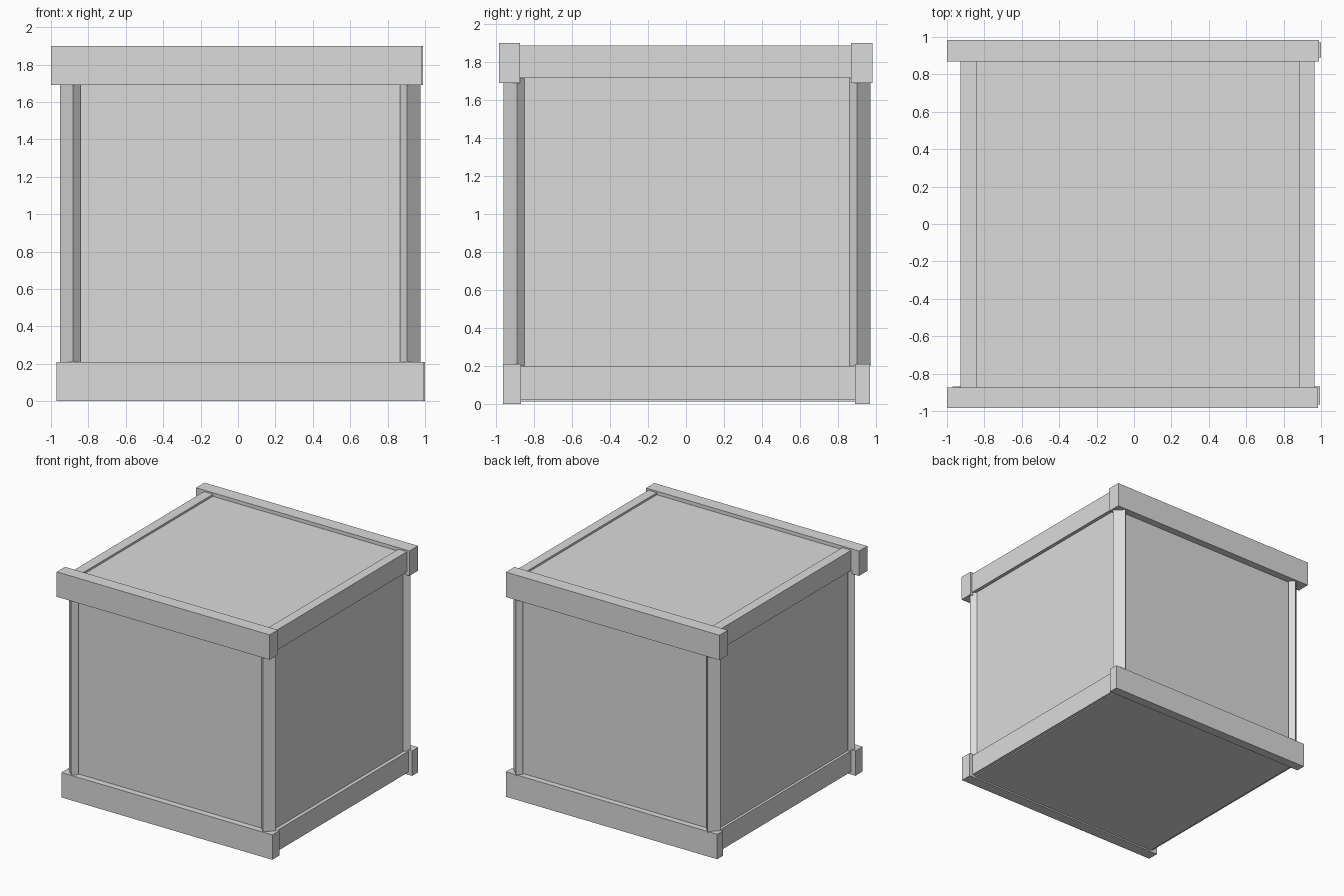
import bpy
from math import radians
from mathutils import Matrix

cube = bpy.data.objects.get("Cube")
if cube:
    bpy.data.objects.remove(cube, do_unlink=True)

grey = bpy.data.materials.new("light_grey")
grey.use_nodes = True
colour = (0.71, 0.71, 0.71, 1)
grey.diffuse_color = colour
grey.node_tree.nodes["Principled BSDF"].inputs["Base Color"].default_value = colour


def box(name, x, y, z, turn=0):
    """Flat-shaded box from its (low, high) ranges, turned about its own upright axis."""
    bpy.ops.mesh.primitive_cube_add(size=1)
    ob = bpy.context.object
    ob.name = name
    size = [b - a for a, b in (x, y, z)]
    ob.data.transform(Matrix.Diagonal((*size, 1)))
    ob.location = [(a + b) / 2 for a, b in (x, y, z)]
    ob.rotation_euler.z = radians(turn)
    ob.data.materials.append(grey)
    return ob


# Inner panels of the crate
box("crate_body", (-0.905, 0.935), (-0.912, 0.92), (0.012, 1.87))

# Long beams on the front and back
box("front_top_beam", (-1, 0.985), (-0.985, -0.875), (1.69, 1.9))
box("back_top_beam", (-1, 0.99), (0.87, 0.983), (1.69, 1.9))
box("front_bottom_beam", (-0.97, 0.995), (-0.965, -0.87), (0, 0.21))
box("back_bottom_beam", (-0.97, 1), (0.89, 0.97), (0, 0.21))

# Shorter beams set between them on the sides
for side, x in (("left", (0.885, 0.965)), ("right", (-0.927, -0.843))):
    box(side + "_top_beam", x, (-0.88, 0.88), (1.717, 1.887))
    box(side + "_bottom_beam", x, (-0.88, 0.9), (0.022, 0.198))

# Corner posts: boards with their wide face turned diagonally outward
for side, x, sx in (("left", 0.92, 1), ("right", -0.897, -1)):
    for end, y, sy in (("front", -0.907, -1), ("back", 0.917, 1)):
        box(f"{end}_{side}_post", (x - 0.05, x + 0.05), (y - 0.028, y + 0.028),
            (0.2, 1.72), -45 * sx * sy)
